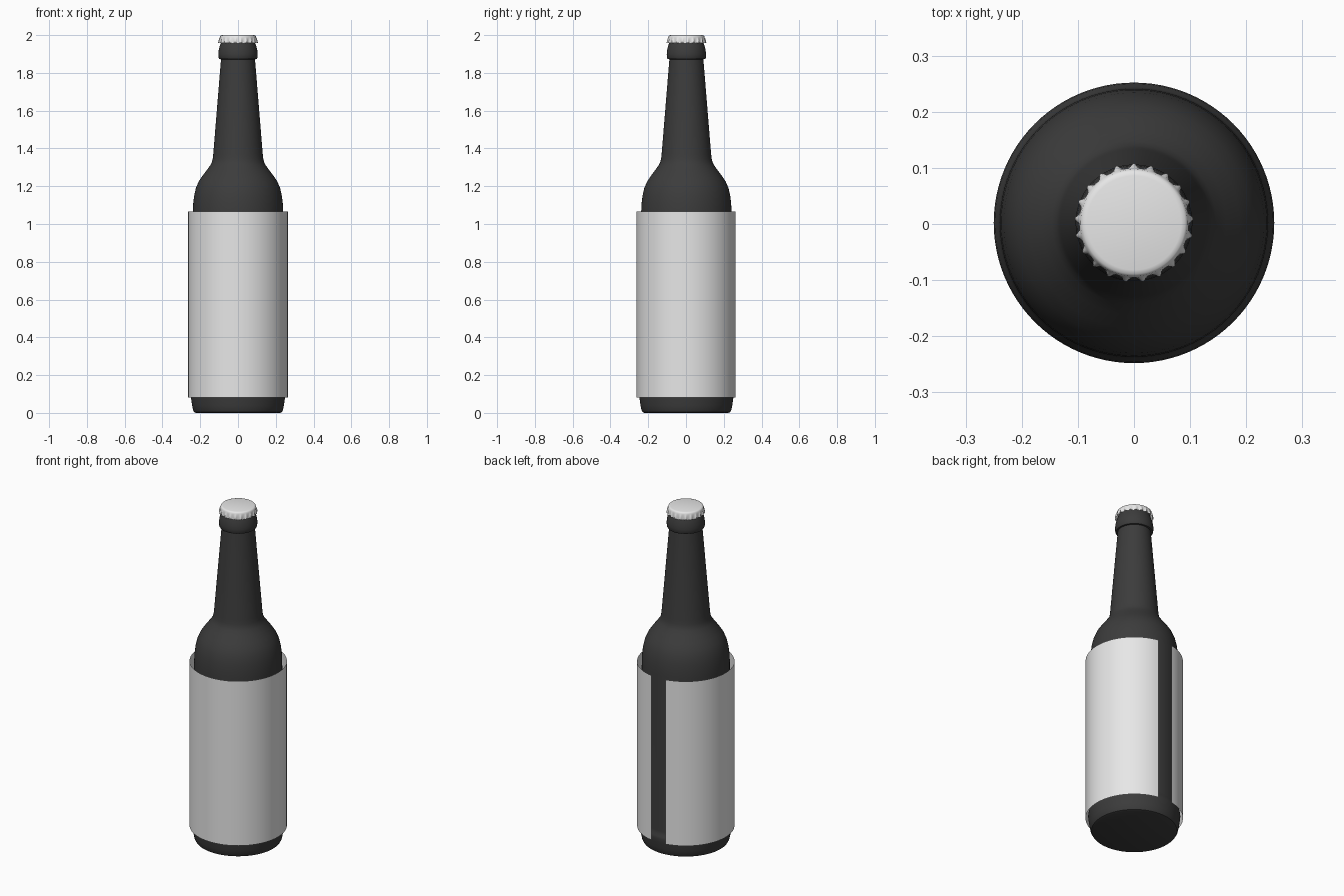
import bpy, bmesh, math

if "Cube" in bpy.data.objects:
    bpy.data.objects.remove(bpy.data.objects["Cube"])

CY = 0.002  # the open label seam shifts the bottle axis slightly back


def material(name, v):
    m = bpy.data.materials.new(name)
    m.diffuse_color = (v, v, v, 1)
    m.use_nodes = True
    m.node_tree.nodes["Principled BSDF"].inputs["Base Color"].default_value = m.diffuse_color
    return m


dark = material("dark glass", 0.045)
white = material("pale grey", 0.8)


def sweep(name, profile, mat, n, start=0.0, span=2 * math.pi, bump=None,
          cap_first=False, cap_last=False):
    """Revolve a profile of (radius, z) points around the bottle axis."""
    closed = abs(span - 2 * math.pi) < 1e-6
    bm = bmesh.new()
    rings = []
    for k, (r, z) in enumerate(profile):
        ring = []
        for i in range(n if closed else n + 1):
            a = start + span * i / n
            rr = r + (bump(k, a) if bump else 0)
            ring.append(bm.verts.new((rr * math.cos(a), CY + rr * math.sin(a), z)))
        rings.append(ring)
    for lo, hi in zip(rings, rings[1:]):
        for i in range(n):
            j = (i + 1) % len(lo)
            bm.faces.new((lo[i], lo[j], hi[j], hi[i]))
    if cap_first:
        bm.faces.new(rings[0][::-1])
    if cap_last:
        bm.faces.new(rings[-1])
    me = bpy.data.meshes.new(name)
    bm.to_mesh(me)
    bm.free()
    me.materials.append(mat)
    ob = bpy.data.objects.new(name, me)
    bpy.context.collection.objects.link(ob)
    bpy.ops.object.select_all(action='DESELECT')
    ob.select_set(True)
    bpy.context.view_layer.objects.active = ob
    bpy.ops.object.shade_smooth_by_angle(angle=math.radians(35))
    return ob


# Bottle: heel, recessed label panel, shoulder, neck and lip collar
bottle = [(0.222, 0.0), (0.232, 0.004), (0.238, 0.015), (0.243, 0.04),
          (0.248, 0.075), (0.25, 0.095), (0.248, 0.11), (0.242, 0.12),
          (0.24, 0.14), (0.239, 1.07), (0.237, 1.11), (0.232, 1.15),
          (0.223, 1.19), (0.208, 1.225), (0.188, 1.255), (0.164, 1.287),
          (0.146, 1.312), (0.138, 1.328), (0.134, 1.345), (0.131, 1.37),
          (0.09, 1.872), (0.099, 1.873), (0.103, 1.88), (0.104, 1.9),
          (0.102, 1.92), (0.096, 1.945), (0.09, 1.96), (0.085, 1.98)]
sweep("bottle", bottle, dark, 96, cap_first=True, cap_last=True)

# Label: one thin sheet wrapped around, open at the back
gap = math.radians(10.2)
sweep("label", [(0.264, 0.082), (0.264, 1.067)], white, 96,
      start=math.pi / 2 + gap, span=2 * math.pi - 2 * gap)

# Crown cap with 21 pointed flutes that flare towards the rim
FLUTES = 21
flare = [0.008, 0.006, 0.003, 0, 0, 0, 0]


def flute(k, a):
    c = 0.5 + 0.5 * math.cos(FLUTES * (a - math.pi / 2))
    return flare[k] * c ** 2


crown = [(0.098, 1.958), (0.098, 1.968), (0.0975, 1.98), (0.0965, 1.987),
         (0.095, 1.994), (0.091, 1.998), (0.084, 2.0)]
sweep("crown_cap", crown, white, FLUTES * 12, start=math.pi / 2, bump=flute,
      cap_last=True)
